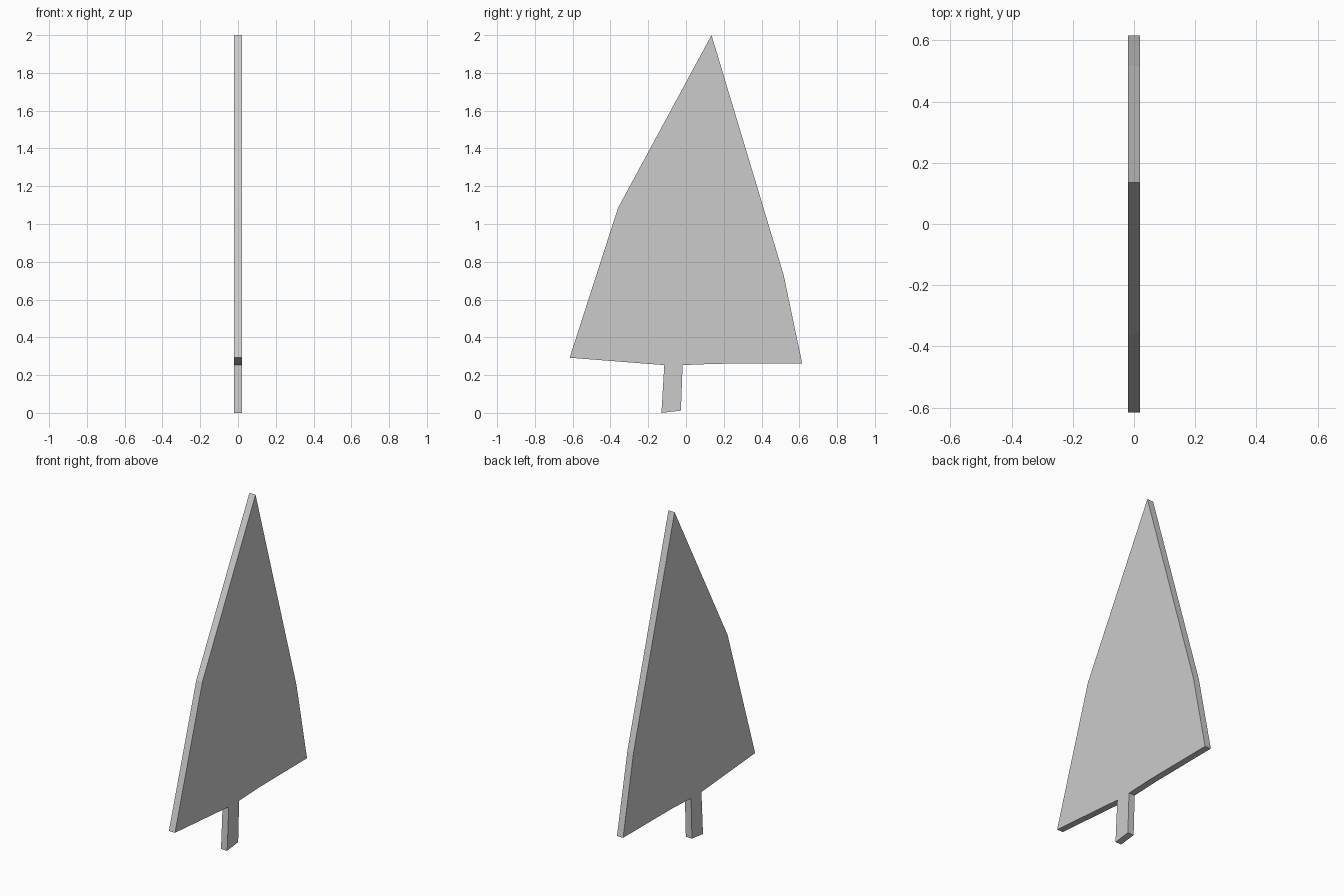
import bpy
import bmesh

if "Cube" in bpy.data.objects:
    bpy.data.objects.remove(bpy.data.objects["Cube"])

THICKNESS = 0.04

# Flat tree silhouette in (y, z), counter-clockwise seen from +x
OUTLINE = [
    (-0.13, 0.0), (-0.027, 0.012), (-0.018, 0.253),             # trunk
    (0.16, 0.26), (0.615, 0.262), (0.517, 0.73), (0.135, 2.0),  # right side and tip
    (-0.36, 1.085), (-0.616, 0.292), (-0.115, 0.253),           # left side
]


def extruded_panel(name, outline, thickness):
    bm = bmesh.new()
    back = bm.faces.new([bm.verts.new((-thickness / 2, y, z)) for y, z in outline])
    result = bmesh.ops.extrude_face_region(bm, geom=[back], use_keep_orig=True)
    moved = [v for v in result["geom"] if isinstance(v, bmesh.types.BMVert)]
    bmesh.ops.translate(bm, verts=moved, vec=(thickness, 0, 0))
    bmesh.ops.recalc_face_normals(bm, faces=bm.faces)
    mesh = bpy.data.meshes.new(name)
    bm.to_mesh(mesh)
    bm.free()
    obj = bpy.data.objects.new(name, mesh)
    bpy.context.collection.objects.link(obj)
    return obj


# Foliage and trunk are one cut-out board
extruded_panel("tree_cutout", OUTLINE, THICKNESS)
